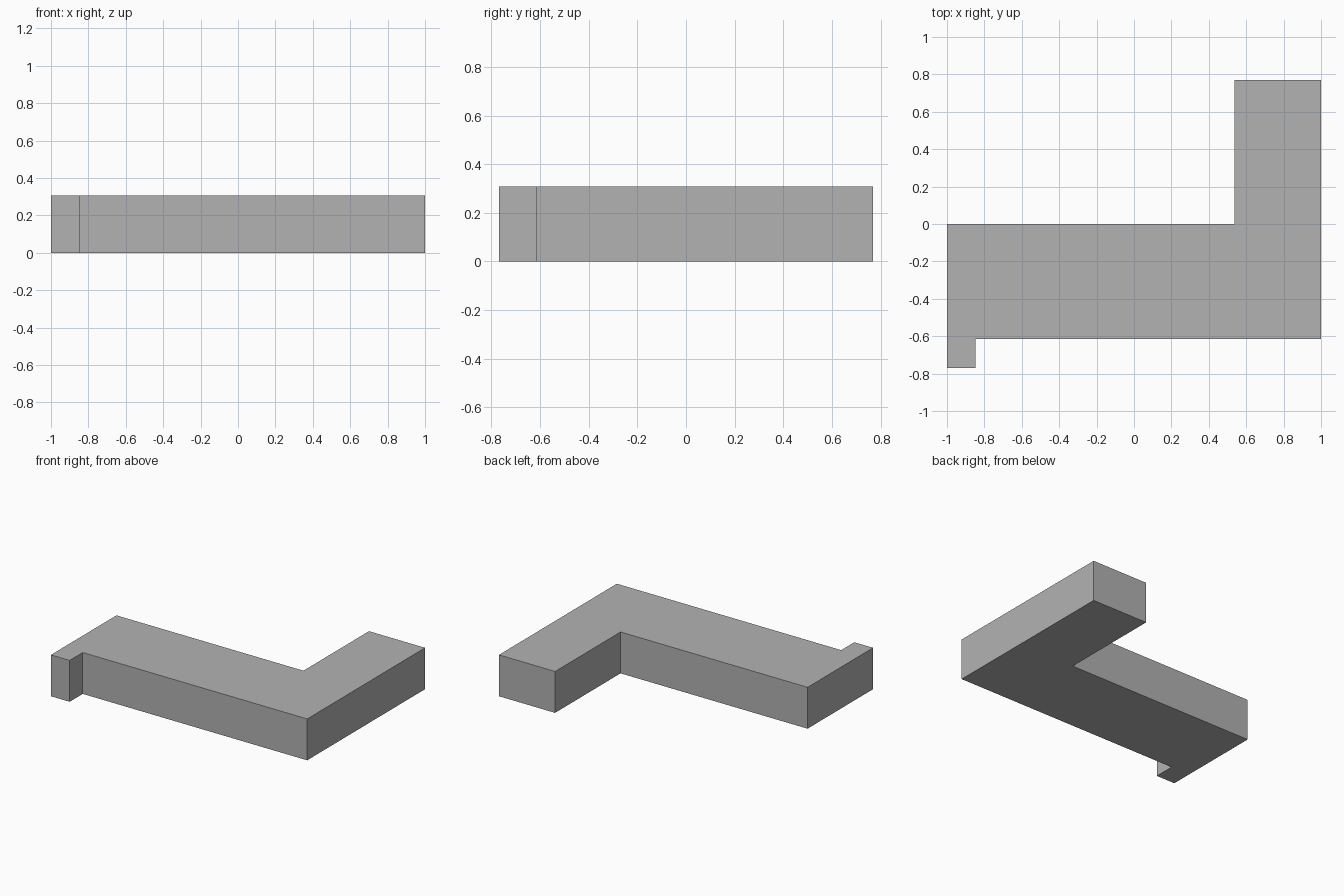
import bpy
import bmesh

cube = bpy.data.objects.get("Cube")
if cube:
    bpy.data.objects.remove(cube, do_unlink=True)

# Plain grey material
GREY = (0.448, 0.448, 0.448, 1.0)
mat = bpy.data.materials.new("plain grey")
mat.use_nodes = True
mat.diffuse_color = GREY
bsdf = next(n for n in mat.node_tree.nodes if n.type == "BSDF_PRINCIPLED")
bsdf.inputs["Base Color"].default_value = GREY

# Floor plan in whole modules: long bar, rear wing and small front stub
UNIT = 2 / 13
HEIGHT = 2 * UNIT
plan = [(-6.5, -5), (-5.5, -5), (-5.5, -4), (6.5, -4),
        (6.5, 5), (3.5, 5), (3.5, 0), (-6.5, 0)]

# Extrude the plan into one solid block
bm = bmesh.new()
base = bm.faces.new([bm.verts.new((x * UNIT, y * UNIT, 0)) for x, y in plan])
top = bmesh.ops.extrude_face_region(bm, geom=[base], use_keep_orig=True)["geom"]
bmesh.ops.translate(bm, vec=(0, 0, HEIGHT),
                    verts=[v for v in top if isinstance(v, bmesh.types.BMVert)])
bmesh.ops.recalc_face_normals(bm, faces=bm.faces)

mesh = bpy.data.meshes.new("building_block")
bm.to_mesh(mesh)
bm.free()
mesh.materials.append(mat)
block = bpy.data.objects.new("building_block", mesh)
bpy.context.scene.collection.objects.link(block)
